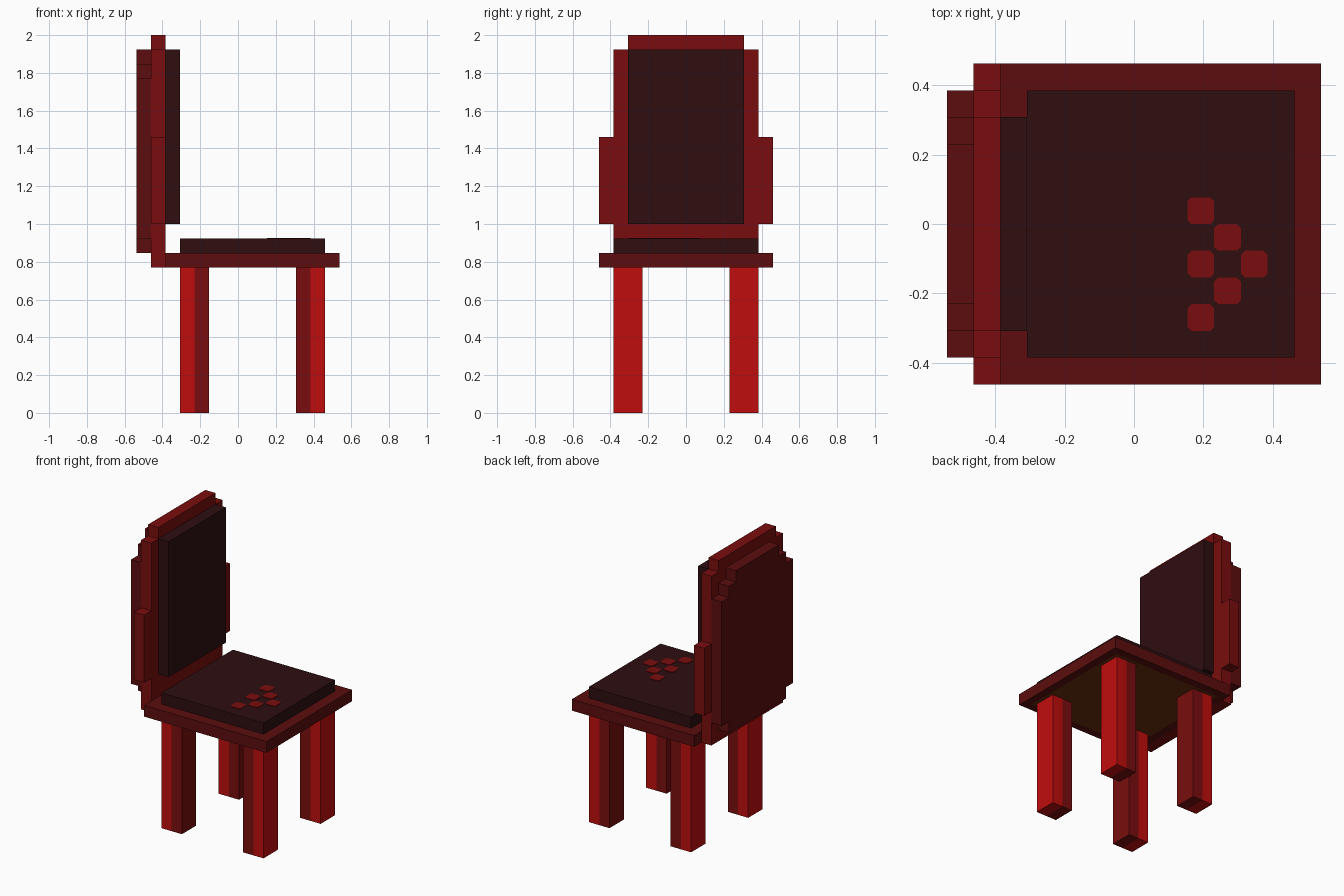
import bpy, bmesh
from mathutils import Vector

U = 2 / 26  # one block of the chair's grid

cube = bpy.data.objects.get("Cube")
if cube:
    bpy.data.objects.remove(cube, do_unlink=True)


def material(name, rgb):
    """Flat material from 0-255 display values, converted to linear."""
    lin = [((c / 255 + 0.055) / 1.055) ** 2.4 if c > 10 else c / 255 / 12.92 for c in rgb]
    m = bpy.data.materials.new(name)
    m.use_nodes = True
    m.diffuse_color = (*lin, 1)
    bsdf = m.node_tree.nodes["Principled BSDF"]
    bsdf.inputs["Base Color"].default_value = (*lin, 1)
    bsdf.inputs["Roughness"].default_value = 0.9
    return m


BRIGHT = material("bright red", (192, 13, 13))
RED = material("red", (122, 13, 14))
DARK = material("dark red", (92, 13, 14))
FABRIC = material("dark fabric", (46, 14, 16))
BROWN = material("brown wood", (108, 44, 14))


def finish(name, bm, *mats):
    """Scale the block-unit mesh and add it to the scene."""
    bmesh.ops.scale(bm, vec=(U, U, U), verts=bm.verts)
    bmesh.ops.recalc_face_normals(bm, faces=bm.faces)
    mesh = bpy.data.meshes.new(name)
    bm.to_mesh(mesh)
    bm.free()
    for m in mats:
        mesh.materials.append(m)
    obj = bpy.data.objects.new(name, mesh)
    bpy.context.collection.objects.link(obj)
    return obj


def box(lo, hi):
    bm = bmesh.new()
    bmesh.ops.create_cube(bm, size=1)
    lo, hi = Vector(lo), Vector(hi)
    bmesh.ops.scale(bm, vec=hi - lo, verts=bm.verts)
    bmesh.ops.translate(bm, vec=(lo + hi) / 2, verts=bm.verts)
    return bm


def prism(points, offset):
    """Extrude a closed outline along an offset."""
    bm = bmesh.new()
    face = bm.faces.new([bm.verts.new(p) for p in points])
    ext = bmesh.ops.extrude_face_region(bm, geom=[face], use_keep_orig=True)
    moved = [v for v in ext["geom"] if isinstance(v, bmesh.types.BMVert)]
    bmesh.ops.translate(bm, vec=offset, verts=moved)
    return bm


def stepped_slab(name, x, steps, mat):
    """Upright slab one block thick; steps are (half width, bottom, top)."""
    side = [(w, z) for w, low, high in steps for z in (low, high)]
    outline = [(x, w, z) for w, z in side] + [(x, -w, z) for w, z in reversed(side)]
    finish(name, prism(outline, (1, 0, 0)), mat)


# Seat board with a brown panel set into its underside
bm = box((-5, -6, 10), (7, 6, 11))
under = min(bm.faces, key=lambda f: f.calc_center_median().z)
bmesh.ops.inset_region(bm, faces=[under], thickness=1)
under.material_index = 1
finish("seat", bm, DARK, BROWN)

# Cushions
finish("seat_cushion", box((-4, -5, 11), (6, 5, 12)), FABRIC)
finish("back_cushion", box((-5, -4, 13), (-4, 4, 25)), FABRIC)

# Backrest frame with side wings, and the stepped panel behind it
stepped_slab("back_frame", -6, [(5, 10, 13), (6, 13, 19), (5, 19, 25), (4, 25, 26)], RED)
stepped_slab("back_panel", -7, [(4, 11, 12), (5, 12, 23), (4, 23, 24), (3, 24, 25)], DARK)

# Legs: bright outer half, darker inner half
for end, x in (("front", 4), ("back", -4)):
    for side, y in (("left", 3), ("right", -5)):
        bm = box((x, y, 0), (x + 2, y + 2, 10))
        bmesh.ops.bisect_plane(bm, geom=bm.verts[:] + bm.edges[:] + bm.faces[:],
                               plane_co=(x + 1, 0, 0), plane_no=(1, 0, 0))
        for f in bm.faces:
            outward = f.calc_center_median().x - (x + 1)
            f.material_index = 0 if outward * (x - 1) > 0 else 1
        finish(f"{end}_{side}_leg", bm, BRIGHT, RED)

# Chevron of clipped square patches on the seat cushion
CLIP = 0.15
for i, (x, y) in enumerate([(2, 0), (3, -1), (2, -2), (4, -2), (3, -3), (2, -4)]):
    a, b = CLIP, 1 - CLIP
    corners = [(a, 0), (b, 0), (1, a), (1, b), (b, 1), (a, 1), (0, b), (0, a)]
    points = [(x + p, y + q, 12) for p, q in corners]
    finish(f"cushion_patch_{i + 1}", prism(points, (0, 0, 0.05)), RED)
